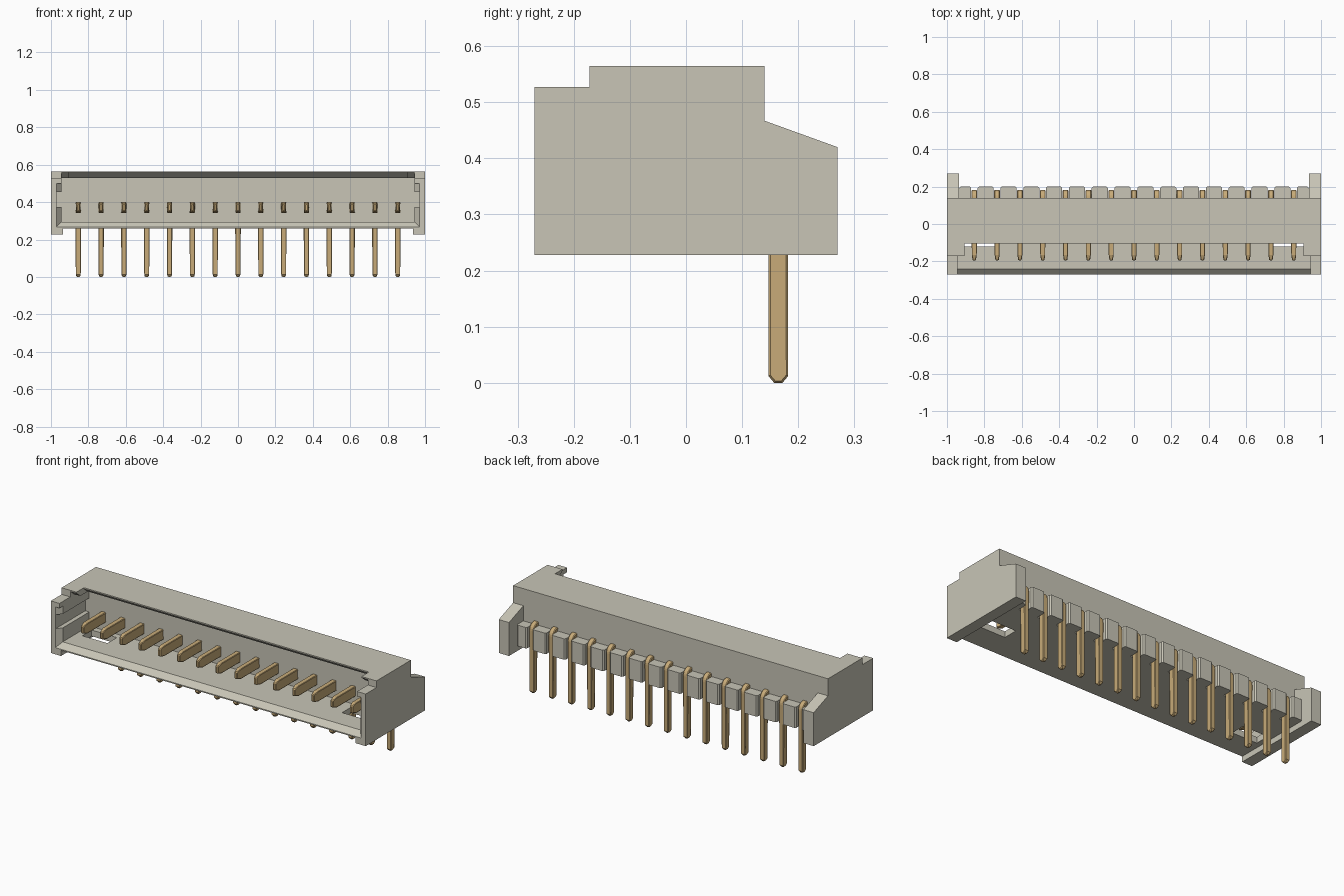
import bpy, bmesh, math

cube = bpy.data.objects.get("Cube")
if cube:
    bpy.data.objects.remove(cube, do_unlink=True)


def material(name, color):
    m = bpy.data.materials.new(name)
    m.use_nodes = True
    m.diffuse_color = color
    m.node_tree.nodes["Principled BSDF"].inputs["Base Color"].default_value = color
    return m


ivory = material("ivory plastic", (0.58, 0.56, 0.47, 1))
brass = material("brass", (0.58, 0.41, 0.19, 1))


def finish(name, bm, mat):
    bmesh.ops.recalc_face_normals(bm, faces=bm.faces)
    mesh = bpy.data.meshes.new(name)
    bm.to_mesh(mesh)
    bm.free()
    mesh.materials.append(mat)
    ob = bpy.data.objects.new(name, mesh)
    bpy.context.collection.objects.link(ob)
    return ob


def prism(name, profile, x0, x1, mat=ivory):
    """Extrude a (y, z) outline along x."""
    bm = bmesh.new()
    face = bm.faces.new([bm.verts.new((x0, y, z)) for y, z in profile])
    new = bmesh.ops.extrude_face_region(bm, geom=[face])["geom"]
    for v in new:
        if isinstance(v, bmesh.types.BMVert):
            v.co.x = x1
    return finish(name, bm, mat)


def box(name, x0, x1, y0, y1, z0, z1):
    return prism(name, [(y0, z0), (y1, z0), (y1, z1), (y0, z1)], x0, x1)


def cut(target, cutter):
    mod = target.modifiers.new(cutter.name, 'BOOLEAN')
    mod.operation = 'DIFFERENCE'
    mod.solver = 'EXACT'
    mod.object = cutter
    cutter.hide_render = True
    bpy.context.view_layer.objects.active = target
    bpy.ops.object.modifier_apply(modifier=mod.name)
    bpy.data.objects.remove(cutter, do_unlink=True)


# Housing outline, as seen on the end walls
housing = prism("housing", [(-.27, .228), (.27, .228), (.27, .42), (.14, .467),
                            (.14, .565), (-.172, .565), (-.172, .527), (-.27, .527)], -1, 1)

# Recesses between the end walls, behind and below
cut(housing, box("rear_recess", -.935, .935, .14, .4, .1, .7))
cut(housing, box("base_recess", -.935, .935, -.4, .4, .1, .26))

# Front cavity, side grooves and open top edge
cut(housing, box("cavity", -.945, .945, -.4, 0, .295, .53))
cut(housing, box("side_grooves", -.97, .97, -.4, 0, .375, .455))
cut(housing, box("top_opening", -.905, .905, -.4, -.105, .45, .7))

# Sloped lead-in around the mouth
bm = bmesh.new()
rings = []
for y, x, z in ((-.28, .98, .257), (-.24, .945, .295)):
    rings.append([bm.verts.new(p) for p in ((-x, y, z), (x, y, z), (x, y, .5), (-x, y, .5))])
bm.faces.new(rings[0])
bm.faces.new(rings[1])
for i in range(4):
    j = (i + 1) % 4
    bm.faces.new((rings[0][i], rings[0][j], rings[1][j], rings[1][i]))
cut(housing, finish("mouth_lead_in", bm, ivory))


# Sloped underside of the roof edge and of its corner tabs
def roof_wedge(front, x0, x1):
    cut(housing, prism("roof_wedge", [(front - .01, .5), (front - .01, .558), (front, .558),
                                      (front + .035, .53), (front + .035, .5)], x0, x1))


roof_wedge(-.105, -.905, .905)
for x0, x1 in ((-.945, -.9), (.9, .945)):
    roof_wedge(-.172, x0, x1)

# Floor windows near both ends
for s in (-1, 1):
    a, b = sorted((s * .745, s * .905))
    cut(housing, box("floor_window", a, b, -.12, -.035, .2, .32))

# Bent contact pins
COUNT, PITCH = 15, .122
centres = [(i - (COUNT - 1) / 2) * PITCH for i in range(COUNT)]
bend = [(.142 + .04 * math.sin(a), .36 + .04 * math.cos(a))
        for a in (math.radians(15 * k) for k in range(7))]
outline = [(-.195, .35), (-.195, .39), (-.165, .4)] + bend + [
    (.182, .012), (.172, 0), (.157, 0), (.147, .012), (.147, .342), (-.165, .342)]

pin_mesh = None
for x in centres:
    if pin_mesh is None:
        pin = prism("contact_pin", outline, -.0155, .0155, brass)
        for v in pin.data.vertices:
            if v.co.y < -.18 or v.co.z < .005:
                v.co.x *= .55
        pin_mesh = pin.data
    else:
        pin = bpy.data.objects.new("contact_pin", pin_mesh)
        bpy.context.collection.objects.link(pin)
    pin.location.x = x
    bevel = pin.modifiers.new("edge_chamfer", 'BEVEL')
    bevel.width = .004
    bevel.segments = 1
    bevel.limit_method = 'ANGLE'
    bevel.angle_limit = math.radians(60)

# Comb of ribs between the pins at the back
slot = .018
edges = [-.935] + [x + d for x in centres for d in (-slot, slot)] + [.935]
for x0, x1 in zip(edges[::2], edges[1::2]):
    c = .007
    bm = bmesh.new()
    pts = [(x0, .13), (x1, .13), (x1, .2 - c), (x1 - c, .2), (x0 + c, .2), (x0, .2 - c)]
    face = bm.faces.new([bm.verts.new((x, y, .26)) for x, y in pts])
    new = bmesh.ops.extrude_face_region(bm, geom=[face])["geom"]
    bmesh.ops.translate(bm, vec=(0, 0, .12),
                        verts=[v for v in new if isinstance(v, bmesh.types.BMVert)])
    finish("rear_rib", bm, ivory)
